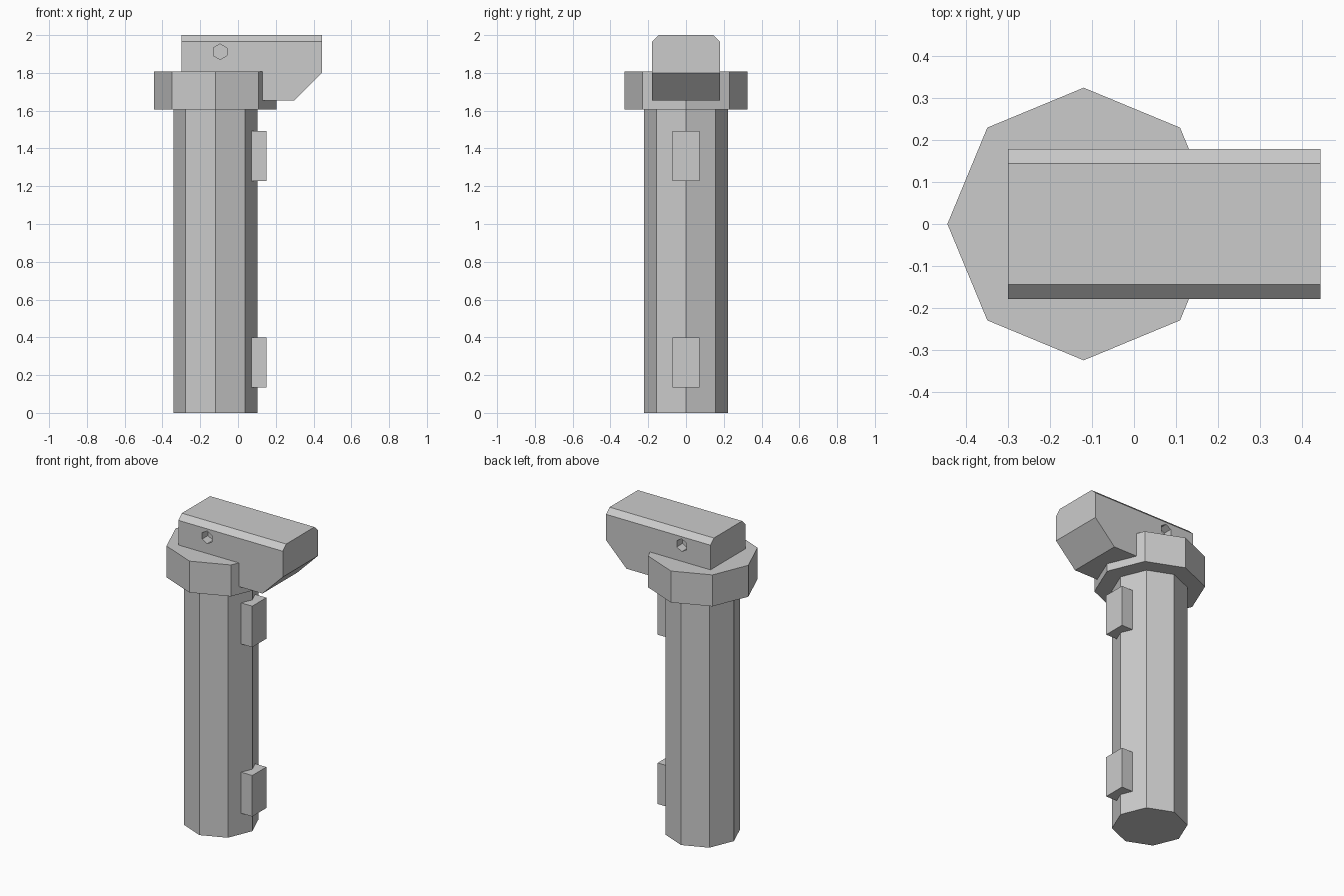
import bpy, bmesh, math
from mathutils import Vector, Matrix

if "Cube" in bpy.data.objects:
    bpy.data.objects.remove(bpy.data.objects["Cube"])

AXIS_X = -0.12  # centre line of the post and collar


def finish(name, bm):
    bmesh.ops.recalc_face_normals(bm, faces=bm.faces)
    mesh = bpy.data.meshes.new(name)
    bm.to_mesh(mesh)
    bm.free()
    obj = bpy.data.objects.new(name, mesh)
    bpy.context.collection.objects.link(obj)
    return obj


def prism(name, points, offset):
    """Extrude a flat outline along offset."""
    bm = bmesh.new()
    face = bm.faces.new([bm.verts.new(p) for p in points])
    ext = bmesh.ops.extrude_face_region(bm, geom=[face], use_keep_orig=True)
    verts = [g for g in ext["geom"] if isinstance(g, bmesh.types.BMVert)]
    bmesh.ops.translate(bm, verts=verts, vec=offset)
    return bm


def octagon(name, radius, z0, z1):
    ring = [(AXIS_X + radius * math.cos(i * math.pi / 4),
             radius * math.sin(i * math.pi / 4), z0) for i in range(8)]
    return finish(name, prism(name, ring, (0, 0, z1 - z0)))


# Post and collar
octagon("post", 0.222, 0.0, 1.62)
octagon("collar", 0.325, 1.605, 1.808)

# Tabs on the right side of the post
for name, z in (("lower_tab", 0.135), ("upper_tab", 1.228)):
    outline = [(0.07, -0.072, z), (0.152, -0.072, z), (0.152, 0.072, z), (0.07, 0.072, z)]
    finish(name, prism(name, outline, (0, 0, 0.265)))

# Head: chamfered section along x, with its lower right corner sliced off
section = [(-0.3, y, z) for y, z in ((-0.179, 1.655), (0.179, 1.655), (0.179, 1.967),
                                     (0.144, 2.0), (-0.144, 2.0), (-0.179, 1.967))]
bm = prism("head", section, (0.745, 0, 0))
cut = bmesh.ops.bisect_plane(bm, geom=bm.verts[:] + bm.edges[:] + bm.faces[:], dist=1e-5,
                             plane_co=(0.445, 0, 1.8), plane_no=Vector((1, 0, -1)).normalized(),
                             clear_outer=True)
bmesh.ops.holes_fill(bm, edges=[e for e in bm.edges if e.is_boundary])
head = finish("head", bm)

# Hexagonal sockets in both sides of the head
for side in (-1, 1):
    hexagon = [(-0.095 + 0.041 * math.sin(i * math.pi / 3), side * 0.12,
                1.912 + 0.041 * math.cos(i * math.pi / 3)) for i in range(6)]
    cutter = finish("socket_cutter", prism("socket_cutter", hexagon, (0, side * 0.1, 0)))
    cutter.hide_render = True
    mod = head.modifiers.new("socket", "BOOLEAN")
    mod.operation = "DIFFERENCE"
    mod.solver = "EXACT"
    mod.object = cutter
    bpy.context.view_layer.objects.active = head
    bpy.ops.object.modifier_apply(modifier=mod.name)
    bpy.data.objects.remove(cutter)
